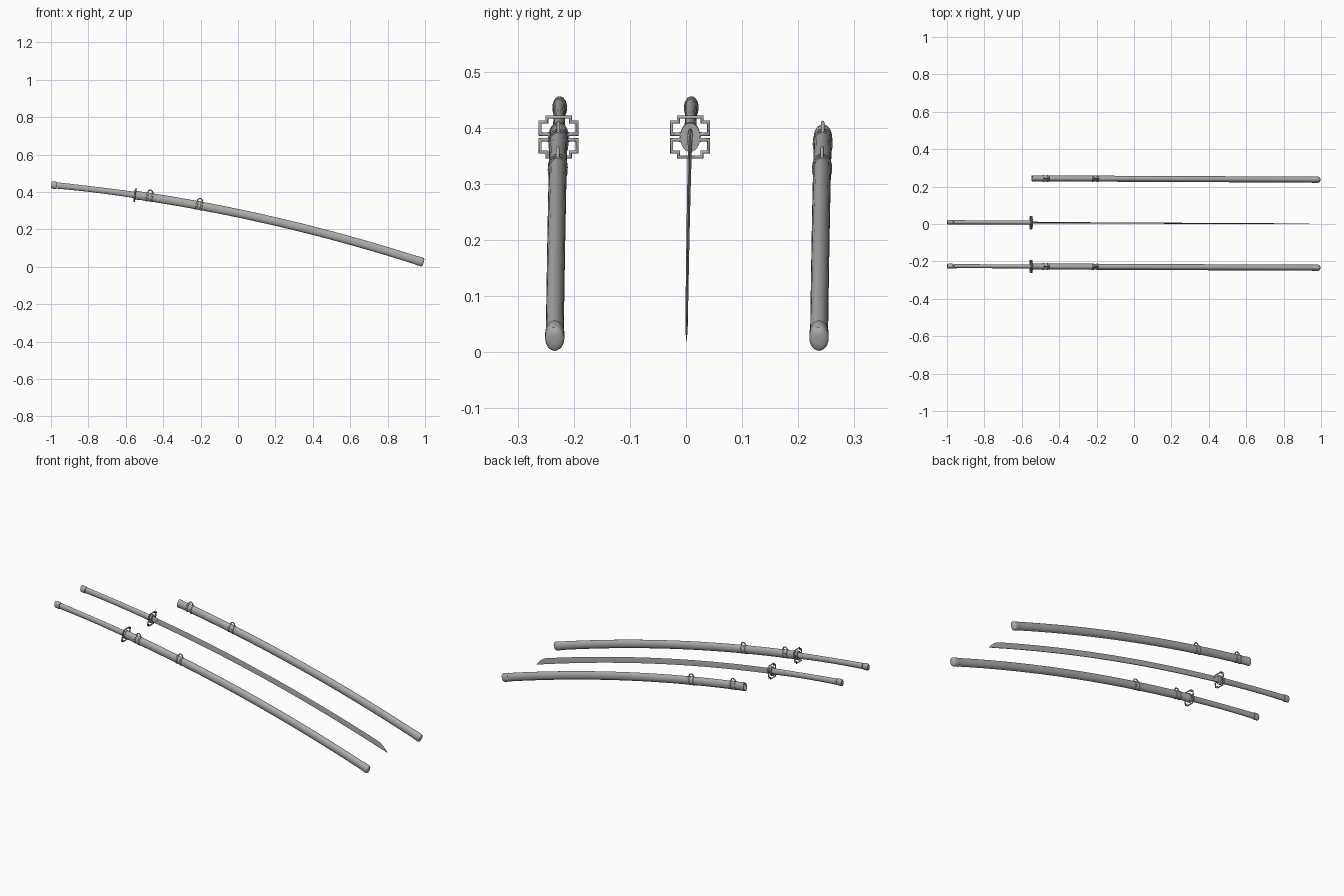
import bpy, bmesh, math
from mathutils import Vector

if "Cube" in bpy.data.objects:
    bpy.data.objects.remove(bpy.data.objects["Cube"])

grey = bpy.data.materials.new("mid grey")
grey.diffuse_color = (0.42, 0.42, 0.42, 1)
grey.use_nodes = True
grey.node_tree.nodes["Principled BSDF"].inputs["Base Color"].default_value = grey.diffuse_color


# All parts follow one gentle arc; (w, h) are offsets across and up from it
def place(x, w, h, y0):
    slope = -0.209 - 0.115 * x
    k = 1 / math.hypot(1, slope)
    z = 0.286 - 0.209 * x - 0.0575 * x * x
    return Vector((x - slope * k * h, y0 - 0.0045 * x + w, z + k * h))


def loft(name, rings, y0, angle=35):
    """rings: list of (x, [(w, h), ...]), closed at both ends"""
    bm = bmesh.new()
    rows = [[bm.verts.new(place(x, w, h, y0)) for w, h in sec] for x, sec in rings]
    n = len(rows[0])
    for a, b in zip(rows, rows[1:]):
        for i in range(n):
            bm.faces.new((a[i], a[(i + 1) % n], b[(i + 1) % n], b[i]))
    bm.faces.new(rows[0][::-1])
    bm.faces.new(rows[-1])
    bmesh.ops.recalc_face_normals(bm, faces=bm.faces)
    me = bpy.data.meshes.new(name)
    bm.to_mesh(me)
    bm.free()
    ob = bpy.data.objects.new(name, me)
    bpy.context.collection.objects.link(ob)
    me.materials.append(grey)
    bpy.ops.object.select_all(action='DESELECT')
    ob.select_set(True)
    bpy.context.view_layer.objects.active = ob
    bpy.ops.object.shade_smooth_by_angle(angle=math.radians(angle))
    return ob


def oval(rw, rh, n=24):
    return [(rw * math.cos(2 * math.pi * i / n), rh * math.sin(2 * math.pi * i / n)) for i in range(n)]


def span(a, b, n):
    return [a + (b - a) * i / n for i in range(n + 1)]


def rod(name, points, radius):
    cu = bpy.data.curves.new(name, 'CURVE')
    cu.dimensions = '3D'
    cu.bevel_depth = radius
    cu.bevel_resolution = 2
    cu.use_fill_caps = True
    sp = cu.splines.new('POLY')
    sp.points.add(len(points) - 1)
    for p, v in zip(sp.points, points):
        p.co = (*v, 1)
    cu.materials.append(grey)
    ob = bpy.data.objects.new(name, cu)
    bpy.context.collection.objects.link(ob)


def sword(tag, y0):
    # Handle, slightly waisted, with end cap
    rings = []
    for x in span(-0.965, -0.555, 14):
        t = (x + 0.76) / 0.205
        rings.append((x, oval(0.0105 + 0.001 * t * t, 0.0155 + 0.0015 * t * t)))
    loft(tag + "_handle", rings, y0)
    cap = [(-0.998, 0.0095, 0.0155), (-0.996, 0.0118, 0.018), (-0.991, 0.013, 0.0195),
           (-0.972, 0.013, 0.0195), (-0.968, 0.0122, 0.018)]
    loft(tag + "_handle_cap", [(x, oval(w, h)) for x, w, h in cap], y0)
    # Guard: oval plate with an openwork stepped frame
    loft(tag + "_guard_plate", [(x, oval(0.018, 0.026)) for x in (-0.556, -0.545)], y0)
    half = [(0.016, 0.005), (0.033, 0.005), (0.033, 0.027), (0.021, 0.027), (0.021, 0.036)]
    path = half + [(-w, h) for w, h in half[::-1]]
    for part, s in (("upper", 1), ("lower", -1)):
        rod(f"{tag}_guard_{part}_frame", [place(-0.55, w, s * h, y0) for w, h in path], 0.0038)
    # Blade collar
    loft(tag + "_collar", [(x, oval(0.005, 0.0165)) for x in (-0.546, -0.515)], y0)
    # Blade: cutting edge on the upper convex side, point on the spine side
    rings = []
    for x in span(-0.54, 0.88, 40) + span(0.888, 0.953, 9):
        t = (x + 0.54) / 1.49
        h, d = 0.0155 - 0.001 * t, 0.0036 - 0.0014 * t
        low, top = -h - 0.003 * t, h
        u = max(0, (x - 0.88) / 0.073)
        top = low + (top - low) * max(0.02, 1 - u ** 1.8)
        d *= max(0.1, 1 - u * u)
        ridge = low + (top - low) * 0.35
        rings.append((x, [(0, top), (d, ridge), (d * 0.75, low), (-d * 0.75, low), (-d, ridge)]))
    loft(tag + "_blade", rings, y0, 20)


def scabbard(tag, y0):
    # Hollow shell: inner wall runs back to the mouth, then the outer wall to the tip
    rings = [(x, oval(0.0125, 0.019)) for x in span(0.95, -0.545, 30)]
    rings += [(x, oval(0.0165, 0.0235)) for x in (-0.545, -0.53)]
    rings += [(x, oval(0.016, 0.0225)) for x in span(-0.528, 0.955, 40)]
    loft(tag + "_shell", rings, y0)
    # End cap with rounded rim
    cap = [(0.952, 0.0165, 0.0225), (0.955, 0.0172, 0.0238), (0.982, 0.0172, 0.0238),
           (0.988, 0.0155, 0.022), (0.991, 0.012, 0.018), (0.992, 0.005, 0.008)]
    loft(tag + "_end_cap", [(x, oval(w, h)) for x, w, h in cap], y0)
    # Two hanger bands, each with an upright loop
    for i, x in enumerate((-0.473, -0.208), 1):
        for s in (-1, 1):
            c = x + s * 0.0125
            band = [(c - 0.005, 0.0162), (c - 0.0035, 0.0178), (c + 0.0035, 0.0178), (c + 0.005, 0.0162)]
            loft(f"{tag}_band_{i}_{'left' if s < 0 else 'right'}",
                 [(bx, oval(r, r + 0.0068)) for bx, r in band], y0)
        arch = [place(x + 0.0135 * math.cos(a), 0, 0.021 + 0.017 * math.sin(a), y0)
                for a in span(0, math.pi, 12)]
        rod(f"{tag}_loop_{i}", arch, 0.0032)


# Sheathed sword in front, bare sword in the middle, empty scabbard behind
sword("sheathed_sword", -0.2295)
scabbard("sheathed_scabbard", -0.2295)
sword("bare_sword", 0.005)
scabbard("empty_scabbard", 0.2415)
